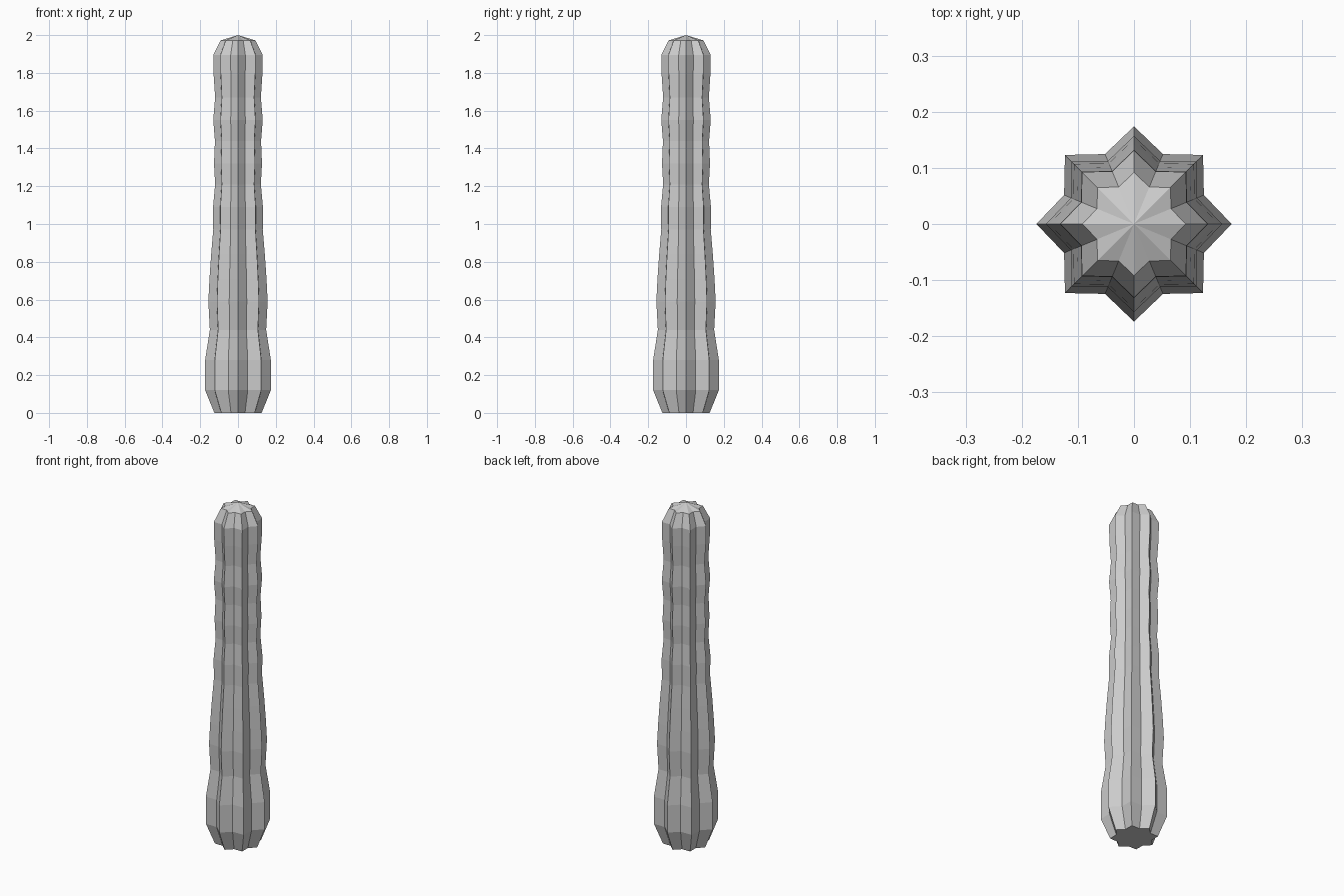
import bpy, bmesh, math

if "Cube" in bpy.data.objects:
    bpy.data.objects.remove(bpy.data.objects["Cube"])

# (height, rib-tip radius) up the trunk
PROFILE = [(0, .125), (.12, .174), (.28, .174), (.44, .149), (.59, .157),
           (.71, .151), (.84, .142), (.97, .131), (1.09, .132), (1.21, .121),
           (1.32, .127), (1.44, .122), (1.55, .131), (1.67, .121),
           (1.79, .129), (1.895, .131), (1.972, .092)]
RIBS = 8
GROOVE = 0.775  # groove radius relative to rib tip

bm = bmesh.new()


def star_ring(z, r):
    ring = []
    for i in range(RIBS * 2):
        a = math.pi * i / RIBS
        rr = r * (GROOVE if i % 2 else 1)
        ring.append(bm.verts.new((rr * math.cos(a), rr * math.sin(a), z)))
    return ring


# ribbed trunk
rings = [star_ring(z, r) for z, r in PROFILE]
n = RIBS * 2
for lo, hi in zip(rings, rings[1:]):
    for i in range(n):
        j = (i + 1) % n
        bm.faces.new((lo[i], lo[j], hi[j], hi[i]))

# flat base and low pointed crown
bm.faces.new(rings[0][::-1])
apex = bm.verts.new((0, 0, 2))
for i in range(n):
    bm.faces.new((rings[-1][i], rings[-1][(i + 1) % n], apex))

bmesh.ops.recalc_face_normals(bm, faces=bm.faces)
mesh = bpy.data.meshes.new("cactus_column")
bm.to_mesh(mesh)
bm.free()
bpy.context.collection.objects.link(bpy.data.objects.new("cactus_column", mesh))
